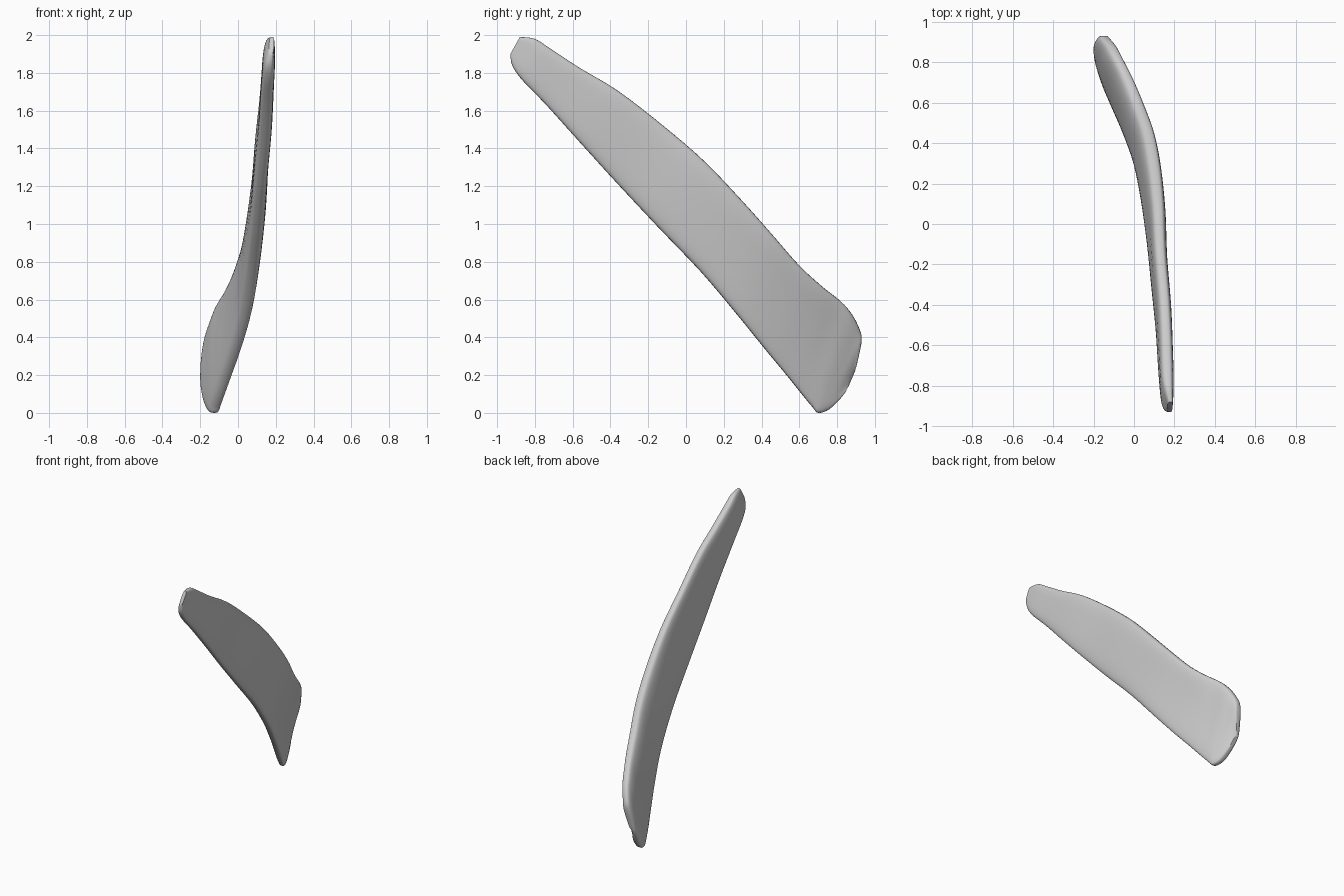
import bpy
import bmesh
from math import cos, sin, pi, copysign
from mathutils import Vector

cube = bpy.data.objects.get("Cube")
if cube:
    bpy.data.objects.remove(cube)

# Stations along the blade: lower edge x, y, z, upper edge x, y, z, half thickness
STATIONS = [
    (.175, -.93, 1.90, .18, -.88, 1.99, .013),
    (.165, -.92, 1.84, .17, -.80, 1.98, .026),
    (.16, -.87, 1.765, .165, -.72, 1.93, .033),
    (.15, -.74, 1.63, .16, -.56, 1.825, .035),
    (.14, -.56, 1.43, .15, -.36, 1.705, .037),
    (.12, -.36, 1.21, .13, -.12, 1.52, .038),
    (.10, -.14, .975, .12, .10, 1.33, .042),
    (.075, .08, .745, .10, .30, 1.12, .045),
    (.04, .27, .52, .07, .46, .94, .045),
    (-.01, .42, .335, .02, .60, .78, .045),
    (-.06, .54, .19, -.03, .72, .67, .045),
    (-.095, .62, .09, -.08, .82, .59, .044),
    (-.115, .67, .03, -.11, .88, .52, .042),
    (-.125, .70, 0, -.14, .92, .44, .038),
    (-.145, .76, .02, -.15, .93, .38, .032),
    (-.16, .83, .09, -.16, .91, .28, .02),
    (-.165, .865, .15, -.165, .895, .22, .008),
]
STEPS = 4
SIDES = 40


def spline(a, b, c, d, t):
    """Smooth blend between stations b and c."""
    return [q + t / 2 * (r - p + t * (2 * p - 5 * q + 4 * r - s + t * (3 * (q - r) + s - p)))
            for p, q, r, s in zip(a, b, c, d)]


def rounded(value):
    return copysign(abs(value) ** .55, value)


def section(bm, row):
    """Rounded slab cross-section from the lower edge to the upper edge."""
    low, high, half = Vector(row[:3]), Vector(row[3:6]), row[6]
    middle, reach = (low + high) / 2, (high - low) / 2
    bow = .02 * max(0, min(1, 1.6 * middle.y))
    ring = []
    for i in range(SIDES):
        angle = 2 * pi * i / SIDES
        u, v = rounded(cos(angle)), rounded(sin(angle))
        offset = half * v - bow * (1 - u * u)
        ring.append(bm.verts.new(middle + reach * u + Vector((offset, 0, 0))))
    return ring


# Smoothly interpolate the stations
rows = []
last = len(STATIONS) - 1
for i in range(last):
    a, d = STATIONS[max(i - 1, 0)], STATIONS[min(i + 2, last)]
    for k in range(STEPS):
        rows.append(spline(a, STATIONS[i], STATIONS[i + 1], d, k / STEPS))
rows.append(STATIONS[last])

# Curved blade body, lofted through the sections and capped
bm = bmesh.new()
rings = [section(bm, row) for row in rows]
for near, far in zip(rings, rings[1:]):
    for i in range(SIDES):
        j = (i + 1) % SIDES
        bm.faces.new((near[i], near[j], far[j], far[i]))
bm.faces.new(rings[0])
bm.faces.new(rings[-1])
bmesh.ops.recalc_face_normals(bm, faces=bm.faces)
mesh = bpy.data.meshes.new("curved_blade")
bm.to_mesh(mesh)
bm.free()
blade = bpy.data.objects.new("curved_blade", mesh)
bpy.context.collection.objects.link(blade)

# Single plain grey
grey = bpy.data.materials.new("plain_grey")
grey.use_nodes = True
colour = (.6, .6, .6, 1)
grey.diffuse_color = colour
grey.node_tree.nodes["Principled BSDF"].inputs["Base Color"].default_value = colour
mesh.materials.append(grey)

bpy.context.view_layer.objects.active = blade
blade.select_set(True)
bpy.ops.object.shade_smooth_by_angle(angle=pi / 3)
